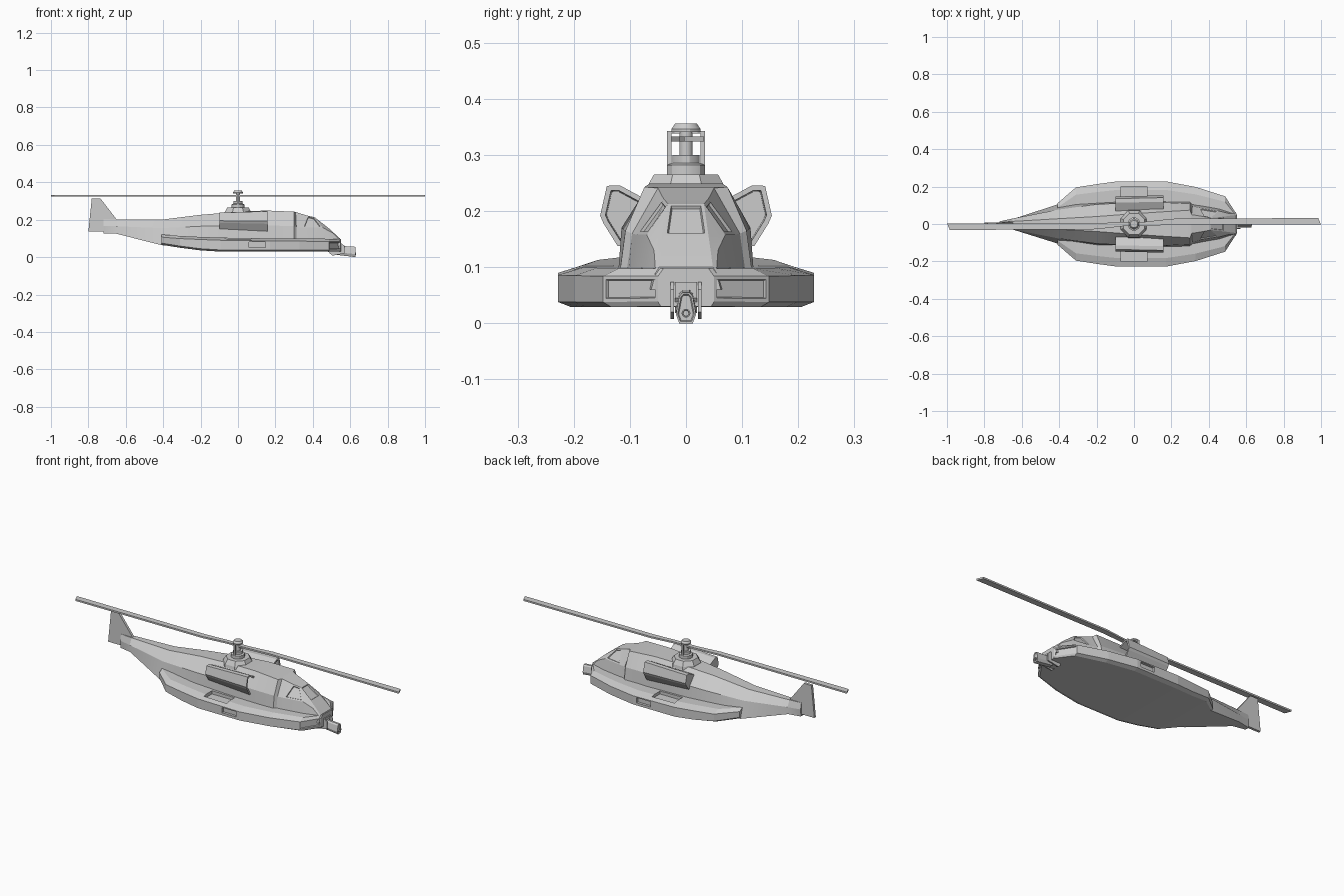
import bpy, bmesh, math

if "Cube" in bpy.data.objects:
    bpy.data.objects.remove(bpy.data.objects["Cube"])


def loft(name, rings, insets=(), smooth=None):
    """Skin closed rings; insets = (faces as (ring, side) or 'start'/'end', thickness, depth)."""
    bm = bmesh.new()
    vs = [[bm.verts.new(p) for p in r] for r in rings]
    n = len(rings[0])
    faces = {}
    for i in range(len(rings) - 1):
        for j in range(n):
            k = (j + 1) % n
            faces[i, j] = bm.faces.new((vs[i][j], vs[i][k], vs[i + 1][k], vs[i + 1][j]))
    faces['start'] = bm.faces.new(vs[0])
    faces['end'] = bm.faces.new(vs[-1])
    bmesh.ops.recalc_face_normals(bm, faces=bm.faces[:])
    for keys, thick, depth in insets:
        fs = [faces[k] for k in keys]
        bmesh.ops.inset_individual(bm, faces=fs, thickness=thick, use_even_offset=True)
        bmesh.ops.inset_individual(bm, faces=fs, thickness=0.002, depth=-depth, use_even_offset=True)
    me = bpy.data.meshes.new(name)
    bm.to_mesh(me)
    bm.free()
    ob = bpy.data.objects.new(name, me)
    bpy.context.collection.objects.link(ob)
    if smooth:
        bpy.ops.object.select_all(action='DESELECT')
        ob.select_set(True)
        bpy.context.view_layer.objects.active = ob
        bpy.ops.object.shade_smooth_by_angle(angle=math.radians(smooth))
    return ob


def prism(name, pts, axis, a, b, insets=()):
    """Extrude a 2D outline along an axis between a and b."""
    place = {'x': lambda p, d: (d, p[0], p[1]),
             'y': lambda p, d: (p[0], d, p[1]),
             'z': lambda p, d: (p[0], p[1], d)}[axis]
    return loft(name, [[place(p, d) for p in pts] for d in (a, b)], insets)


def box(name, x0, x1, y0, y1, z0, z1):
    return prism(name, [(x0, y0), (x1, y0), (x1, y1), (x0, y1)], 'z', z0, z1)


def turned(name, profile, sides, smooth=None):
    """Stack of circles (radius, z) about the mast axis."""
    ring = [2 * math.pi * (k + 0.5) / sides for k in range(sides)]
    return loft(name, [[(r * math.cos(a), r * math.sin(a), z) for a in ring]
                       for r, z in profile], smooth=smooth)


def cut(target, cutter):
    m = target.modifiers.new('cut', 'BOOLEAN')
    m.object = cutter
    m.operation = 'DIFFERENCE'
    m.solver = 'EXACT'
    cutter.hide_render = True
    cutter.display_type = 'WIRE'


def mirrored(half):
    return half + [(x, -y, z) for x, y, z in reversed(half)]


# Broad lower hull: x, half width, bottom z, top z
rings = []
for x, w, zb, zt in [(-.41, .11, .066, .121), (-.31, .196, .05, .113), (-.2, .213, .036, .108),
                     (-.09, .228, .029, .104), (.17, .228, .029, .1), (.33, .198, .029, .099),
                     (.487, .148, .029, .098), (.55, .05, .03, .098)]:
    rings.append(mirrored([(x, w * .9, zb), (x, w, zb + .009), (x, w, zt - .014), (x, w * .8, zt)]))
hull = loft('hull', rings, [([(6, 1), (6, 5)], .006, .006)])
for s in (1, -1):
    cut(hull, box('hull_step_cutter', -.07, .07, *sorted((s * .13, s * .2)), .085, .2))
    cut(hull, box('hull_port_cutter', .06, .148, *sorted((s * .214, s * .3)), .052, .081))

# Fuselage: (x, half width, z) for floor, shoulder and roof edge
sections = [
    ((-.72, .012, .125), (-.72, .014, .165), (-.72, .008, .2)),
    ((-.65, .026, .125), (-.65, .029, .165), (-.65, .014, .2)),
    ((-.41, .104, .064), (-.41, .076, .155), (-.41, .028, .2)),
    ((-.2, .118, .045), (-.2, .105, .165), (-.2, .04, .226)),
    ((0, .122, .045), (0, .115, .17), (0, .055, .243)),
    ((.15, .124, .045), (.15, .115, .17), (.15, .065, .249)),
    ((.30, .124, .045), (.30, .108, .165), (.30, .074, .243)),
    ((.312, .112, .05), (.312, .096, .16), (.308, .05, .241)),
    ((.355, .106, .055), (.345, .088, .158), (.37, .04, .222)),
    ((.46, .086, .06), (.452, .07, .158), (.41, .032, .213)),
    ((.51, .07, .06), (.505, .057, .13), (.482, .04, .157)),
    ((.545, .062, .06), (.545, .054, .09), (.545, .048, .1)),
]
fuselage = loft('fuselage', [mirrored(list(s)) for s in sections],
                [([(9, 2)], .006, .006), ([(8, 1), (8, 3)], .007, .005)], smooth=18)

# Tail fin
prism('tail_fin', [(-.8, .136), (-.71, .136), (-.71, .2), (-.648, .2), (-.735, .313), (-.782, .313)],
      'y', -.007, .007)

# Engine pods with open intakes at the front
pod = [(.07, .22), (.118, .246), (.141, .245), (.153, .192), (.147, .178), (.122, .138), (.1, .138), (.07, .16)]
for s, side in ((1, 'left'), (-1, 'right')):
    rear = [(-.1, s * (.07 + (y - .07) * .93), .205 + (z - .205) * .8) for y, z in pod]
    front = [(.158, s * y, z) for y, z in pod]
    loft(side + '_engine', [rear, front], [(['end'], .009, .06)])

# Rotor mast and hub
turned('mast_base', [(.08, .225), (.077, .24), (.062, .265)], 8)
turned('mast_collar', [(.035, .26), (.035, .282), (.025, .286), (.025, .3)], 12, 30)
turned('mast_shaft', [(.012, .295), (.012, .345)], 16, 40)
turned('mast_cap', [(.027, .341), (.027, .346), (.02, .356)], 12, 30)
for s in (1, -1):
    box('pitch_link', -.005, .005, s * .03 - .004, s * .03 + .004, .28, .341)
    box('link_arm', -.006, .006, *sorted((0, s * .034)), .338, .343)
    # Rotor blade with slanted tip
    outline = [(-.02, -.012), (.06, -.012), (.2, -.003), (1, -.004), (.985, .032), (.2, .028), (.06, .012), (-.02, .012)]
    prism('rotor_blade', [(s * x, s * y) for x, y in outline], 'z', .324, .333)

# Nose gun: yoke, side arms and barrel with bored muzzle
prism('gun_mount', [(.47, .035), (.5, .018), (.535, .018), (.555, .045), (.555, .074), (.5, .074)],
      'y', -.02, .02)
for s in (1, -1):
    prism('gun_arm', [(.49, .02), (.505, .008), (.57, .02), (.57, .06), (.553, .074), (.49, .074)],
          'y', s * .021, s * .028)
muzzle = [(.018, .018), (.012, .05), (.006, .057), (-.006, .057), (-.012, .05), (-.018, .018), (-.012, 0.002), (.012, 0.002)]
loft('gun_barrel', [[(.53, y, .01 + z * .9) for y, z in muzzle],
                    [(.628, y, max(z - .002, 0)) for y, z in muzzle]],
     [(['end'], .003, .003)])
bore = [2 * math.pi * k / 10 for k in range(10)]
prism('gun_bore', [(.008 * math.cos(a), .018 + .008 * math.sin(a)) for a in bore],
      'x', .6, .63, [(['end'], .002, .012)])
